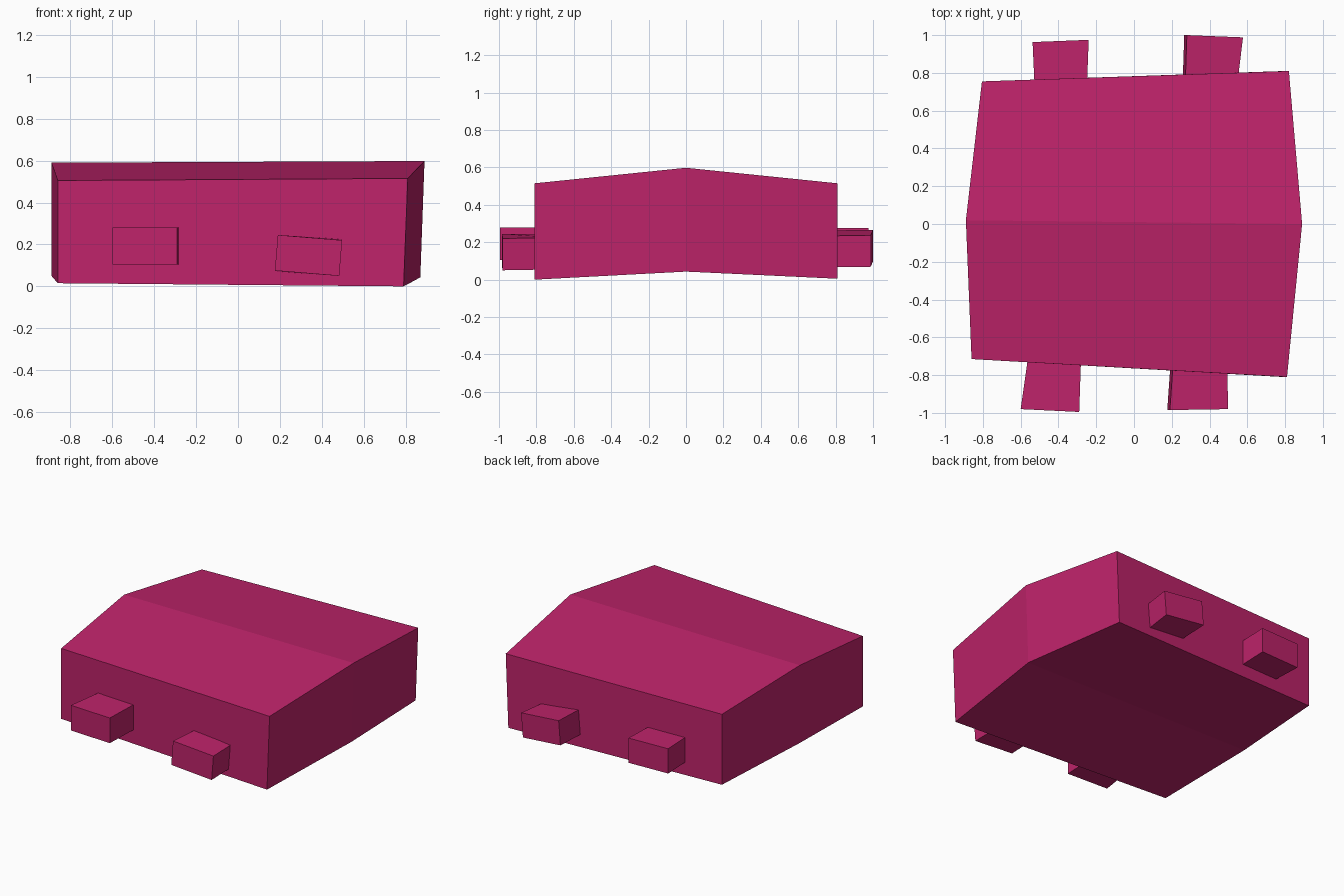
import bpy
import bmesh

default = bpy.data.objects.get("Cube")
if default:
    bpy.data.objects.remove(default, do_unlink=True)

# Single flat colour
colour = (0.52, 0.017, 0.145, 1.0)
magenta = bpy.data.materials.new("deep_magenta")
magenta.use_nodes = True
magenta.diffuse_color = colour
magenta.node_tree.nodes["Principled BSDF"].inputs["Base Color"].default_value = colour


def section(side_a, side_b, height_a, height_b, lean_a=0, lean_b=0):
    """Four-cornered cross-section from two upper corners, heights and lower-edge shifts."""
    (ax, ay, az), (bx, by, bz) = side_a, side_b
    return [(ax, ay, az), (bx, by, bz),
            (bx + lean_b, by, bz - height_b), (ax + lean_a, ay, az - height_a)]


def loft(name, sections):
    """Join successive cross-sections into a closed, flat-faced solid."""
    bm = bmesh.new()
    rings = [[bm.verts.new(p) for p in ring] for ring in sections]
    for near, far in zip(rings, rings[1:]):
        for i in range(len(near)):
            j = (i + 1) % len(near)
            bm.faces.new((near[i], near[j], far[j], far[i]))
    bm.faces.new(rings[0])
    bm.faces.new(rings[-1])
    bmesh.ops.recalc_face_normals(bm, faces=bm.faces)
    mesh = bpy.data.meshes.new(name)
    bm.to_mesh(mesh)
    bm.free()
    mesh.materials.append(magenta)
    obj = bpy.data.objects.new(name, mesh)
    bpy.context.collection.objects.link(obj)
    return obj


# Body: slightly skewed block, arched and widened at the middle
loft("body", [
    section((-0.86, -0.715, 0.505), (0.81, -0.81, 0.515), 0.49, 0.515, 0, -0.02),
    section((-0.89, 0.02, 0.59), (0.89, 0, 0.598), 0.54, 0.555, 0, -0.02),
    section((-0.805, 0.755, 0.507), (0.82, 0.81, 0.515), 0.49, 0.51, 0, -0.02),
])


def peg(name, outer_a, outer_b, root_a, root_b, height, lean=0):
    """Small tapered block whose root is sunk into the body."""
    loft(name, [section(a, b, height, height, lean, lean)
                for a, b in ((outer_a, outer_b), (root_a, root_b))])


# Pegs at the front and back ends
peg("front_right_peg", (-0.6, -0.98, 0.28), (-0.29, -0.995, 0.28),
    (-0.56, -0.7, 0.28), (-0.28, -0.7, 0.28), 0.175)
peg("front_left_peg", (0.19, -0.985, 0.245), (0.497, -0.98, 0.22),
    (0.21, -0.7, 0.24), (0.495, -0.7, 0.225), 0.17, -0.014)
peg("back_right_peg", (-0.537, 0.963, 0.275), (-0.24, 0.975, 0.275),
    (-0.525, 0.7, 0.275), (-0.25, 0.7, 0.275), 0.172)
peg("back_left_peg", (0.28, 1.0, 0.266), (0.577, 0.988, 0.237),
    (0.27, 0.7, 0.262), (0.542, 0.7, 0.233), 0.168, -0.014)
